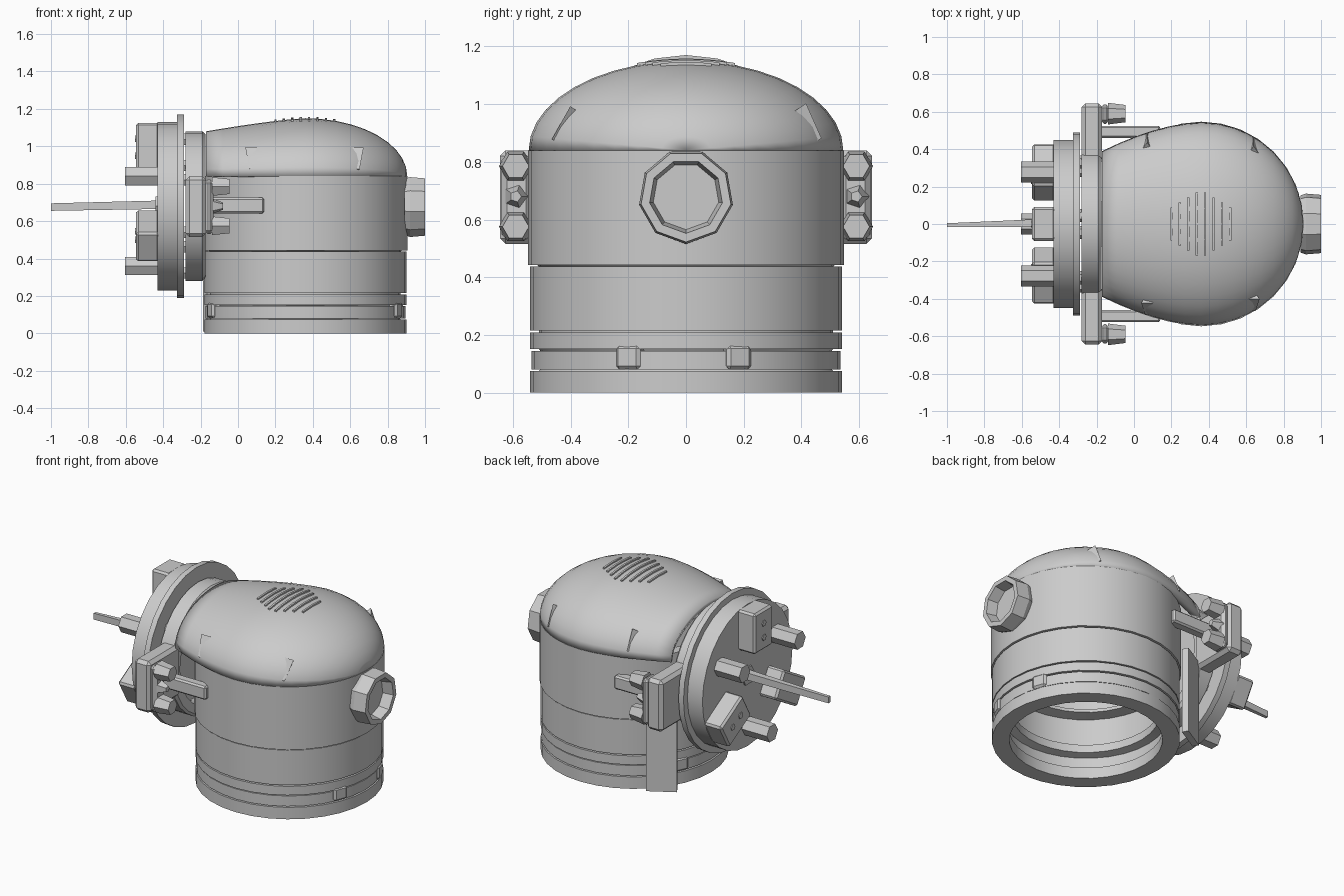
import bpy, bmesh, math
from mathutils import Matrix, Vector

if "Cube" in bpy.data.objects:
    bpy.data.objects.remove(bpy.data.objects["Cube"])

GREY = (0.6, 0.6, 0.6, 1)
grey = bpy.data.materials.new("plain_grey")
grey.use_nodes = True
grey.diffuse_color = GREY
grey.node_tree.nodes["Principled BSDF"].inputs["Base Color"].default_value = GREY

ALONG_X = Matrix.Rotation(math.pi / 2, 4, 'Y')
AXIS_Z = 0.68      # height of the side cover's axis
BODY_X = 0.36      # centre of the upright body


def finish(name, bm, smooth=False):
    bmesh.ops.recalc_face_normals(bm, faces=bm.faces)
    mesh = bpy.data.meshes.new(name)
    bm.to_mesh(mesh)
    bm.free()
    ob = bpy.data.objects.new(name, mesh)
    bpy.context.collection.objects.link(ob)
    mesh.materials.append(grey)
    if smooth:
        bpy.ops.object.select_all(action='DESELECT')
        ob.select_set(True)
        bpy.context.view_layer.objects.active = ob
        bpy.ops.object.shade_smooth_by_angle(angle=math.radians(30))
    return ob


def lathe(name, profile, segs, matrix, closed=True, smooth=False):
    """Revolve (radius, height) points around local z."""
    bm = bmesh.new()
    pts = [bm.verts.new((r, 0, h)) for r, h in profile]
    edges = [bm.edges.new(p) for p in zip(pts, pts[1:])]
    if closed:
        edges.append(bm.edges.new((pts[-1], pts[0])))
    bmesh.ops.spin(bm, geom=pts + edges, cent=(0, 0, 0), axis=(0, 0, 1),
                   angle=math.tau, steps=segs, use_merge=True)
    bmesh.ops.remove_doubles(bm, verts=bm.verts, dist=1e-4)
    bmesh.ops.transform(bm, matrix=matrix, verts=bm.verts)
    return finish(name, bm, smooth)


def disc_x(name, radius, x0, x1, segs, y=0, z=AXIS_Z, tip=None, smooth=False):
    """Solid cylinder or cone lying along x."""
    bm = bmesh.new()
    move = Matrix.Translation(((x0 + x1) / 2, y, z)) @ ALONG_X
    bmesh.ops.create_cone(bm, cap_ends=True, segments=segs, radius1=radius,
                          radius2=radius if tip is None else tip, depth=x1 - x0, matrix=move)
    return finish(name, bm, smooth)


def box(name, lo, hi, bevel=0, matrix=Matrix()):
    bm = bmesh.new()
    lo, hi = Vector(lo), Vector(hi)
    bmesh.ops.create_cube(bm, size=1, matrix=Matrix.Translation((lo + hi) / 2) @ Matrix.Diagonal((hi - lo).to_4d()))
    if bevel:
        bmesh.ops.bevel(bm, geom=bm.edges[:], offset=bevel, segments=1, affect='EDGES')
    bmesh.ops.transform(bm, matrix=matrix, verts=bm.verts)
    return finish(name, bm)


# Hollow body with stacked bands, narrow grooves and inner ledges
profile = [(0.44, 0.0)]
for bottom, top, radius in ((0, .075, .54), (.08, .145, .535), (.152, .208, .54),
                            (.216, .437, .54), (.443, .84, .547)):
    profile += [(radius - .03, bottom), (radius, bottom), (radius, top), (radius - .03, top)]
profile += [(.48, .84), (.48, .45), (.41, .44), (.41, .42), (.48, .41), (.48, .22),
            (.42, .21), (.42, .16), (.47, .15), (.47, .08), (.44, .07)]
lathe("body_bands", profile, 32, Matrix.Translation((BODY_X, 0, 0)), smooth=True)


# Dome, stretched toward the side cover
def dome_size(x):
    if x < BODY_X:
        s = (BODY_X - x) / 0.53
        return 0.545 - 0.155 * s ** 1.7, 0.31 - 0.07 * s ** 1.3
    f = math.sqrt(max(0, 1 - ((x - BODY_X) / 0.545) ** 2))
    return 0.545 * f, 0.31 * f


def dome_point(x, a):
    w, h = dome_size(x)
    return Vector((x, w * math.cos(a), 0.84 + h * math.sin(a)))


bm = bmesh.new()
stations = [-.17 + .53 * i / 6 for i in range(6)]
stations += [BODY_X + .545 * math.sin(math.pi / 2 * i / 10) for i in range(11)]
rows = [[bm.verts.new(dome_point(x, math.pi * j / 20)) for j in range(21)] for x in stations]
for r0, r1 in zip(rows, rows[1:]):
    for j in range(20):
        bm.faces.new((r0[j], r0[j + 1], r1[j + 1], r1[j]))
bmesh.ops.remove_doubles(bm, verts=bm.verts, dist=1e-4)
dome = finish("dome", bm, smooth=True)
shell = dome.modifiers.new("shell", 'SOLIDIFY')
shell.thickness = 0.04
shell.offset = -1

# Slats on the crown
for i in range(8):
    x = 0.2 + i * 0.045
    reach = 0.34 * (1 - 0.5 * abs(i - 3.5) / 3.5)
    bm = bmesh.new()
    last = None
    for k in range(7):
        p = dome_point(x, math.pi / 2 + reach * (k / 3 - 1))
        ring = [bm.verts.new(p + Vector((dx, 0, dz))) for dx, dz in
                ((-.006, -.006), (-.006, .008), (.006, .008), (.006, -.006))]
        if last:
            for a in range(4):
                b = (a + 1) % 4
                bm.faces.new((last[a], last[b], ring[b], ring[a]))
        if k in (0, 6):
            bm.faces.new(ring)
        last = ring
    finish("crown_slat", bm)

# Small pointed tabs lying on the dome
for x in (0.07, 0.64):
    for side in (-1, 1):
        a = 0.34 if side > 0 else math.pi - 0.34
        bm = bmesh.new()
        bmesh.ops.create_cone(bm, cap_ends=True, segments=3, radius1=.012, radius2=.036, depth=.13,
                              matrix=Matrix.Translation(dome_point(x, a) - Vector((0, side * .018, 0)))
                              @ Matrix.Rotation(side * .6, 4, 'X'))
        finish("dome_tab", bm)

# Neck tube and round side cover, joined by short studs
lathe("neck_tube", [(.33, -.28), (.4, -.28), (.4, -.19), (.385, -.175), (.33, -.175)], 28,
      Matrix.Translation((0, 0, AXIS_Z)) @ ALONG_X, smooth=True)
for i in range(6):
    angle = math.tau * i / 6 + .4
    disc_x("cover_stud", .035, -.30, -.27, 6, .36 * math.cos(angle), AXIS_Z + .36 * math.sin(angle))
disc_x("cover_flange", .49, -.325, -.29, 28, smooth=True)
disc_x("cover_plate", .45, -.43, -.32, 28, smooth=True)
disc_x("cover_hub", .06, -.44, -.42, 6)

# Three blocks and three pegs spaced around the cover
for i in range(3):
    turn = Matrix.Translation((0, 0, AXIS_Z)) @ Matrix.Rotation(i * math.tau / 3, 4, 'X')
    box("cover_block", (-.545, -.09, .19), (-.42, .09, .445), .012, turn)
    for z in (.27, .36):
        spot = turn @ Vector((0, 0, z))
        disc_x("block_stud", .02, -.55, -.54, 6, spot.y, spot.z)
    spot = turn @ Vector((0, 0, -.32))
    disc_x("cover_peg", .056, -.605, -.42, 6, spot.y, spot.z)

# Long tapering pin
bm = bmesh.new()
ends = [[bm.verts.new((x, y, z)) for y, z in ((a, c), (b, c), (b, d), (a, d))]
        for x, a, b, c, d in ((-1, -.015, .004, .655, .695), (-.42, -.015, .03, .665, .71))]
bm.faces.new(ends[0])
bm.faces.new(ends[1])
for a in range(4):
    b = (a + 1) % 4
    bm.faces.new((ends[0][a], ends[0][b], ends[1][b], ends[1][a]))
finish("long_pin", bm)

# Side lugs with chunky bolts and short arms to the body
for side in (-1, 1):
    def span(a, b):
        return sorted((side * a, side * b))
    y0, y1 = span(.33, .645)
    box("side_lug", (-.28, y0, .515), (-.17, y1, .84), .02)
    y0, y1 = span(.535, .64)
    box("lug_backing", (-.18, y0, .53), (-.13, y1, .825), .02)
    for z in (.575, .785):
        disc_x("lug_bolt", .058, -.14, -.045, 6, side * .59, z, tip=.046)
    disc_x("lug_bolt", .045, -.14, -.08, 5, side * .59, .68, tip=.02)
    y0, y1 = span(.46, .525)
    box("lug_arm", (-.18, y0, .64), (.14, y1, .725), .01)

# Slanted upright strut under one lug
box("strut", (-.088, -.02, .01), (.088, .02, .56), 0,
    Matrix.Translation((-.1, .385, 0)) @ Matrix.Rotation(math.radians(30), 4, 'Z'))

# Recessed port opposite the cover
lathe("port_ring", [(0, .89), (.155, .89), (.165, .92), (.158, 1.0), (.128, 1.0), (.115, .935), (0, .935)],
      9, Matrix.Translation((0, 0, AXIS_Z)) @ ALONG_X, closed=False)

# Clamps on the lower bands
for deg in (-160, -22, 20, 155):
    box("band_clamp", (.49, -.045, .08), (.545, .045, .165), .012,
        Matrix.Translation((BODY_X, 0, 0)) @ Matrix.Rotation(math.radians(deg), 4, 'Z'))
